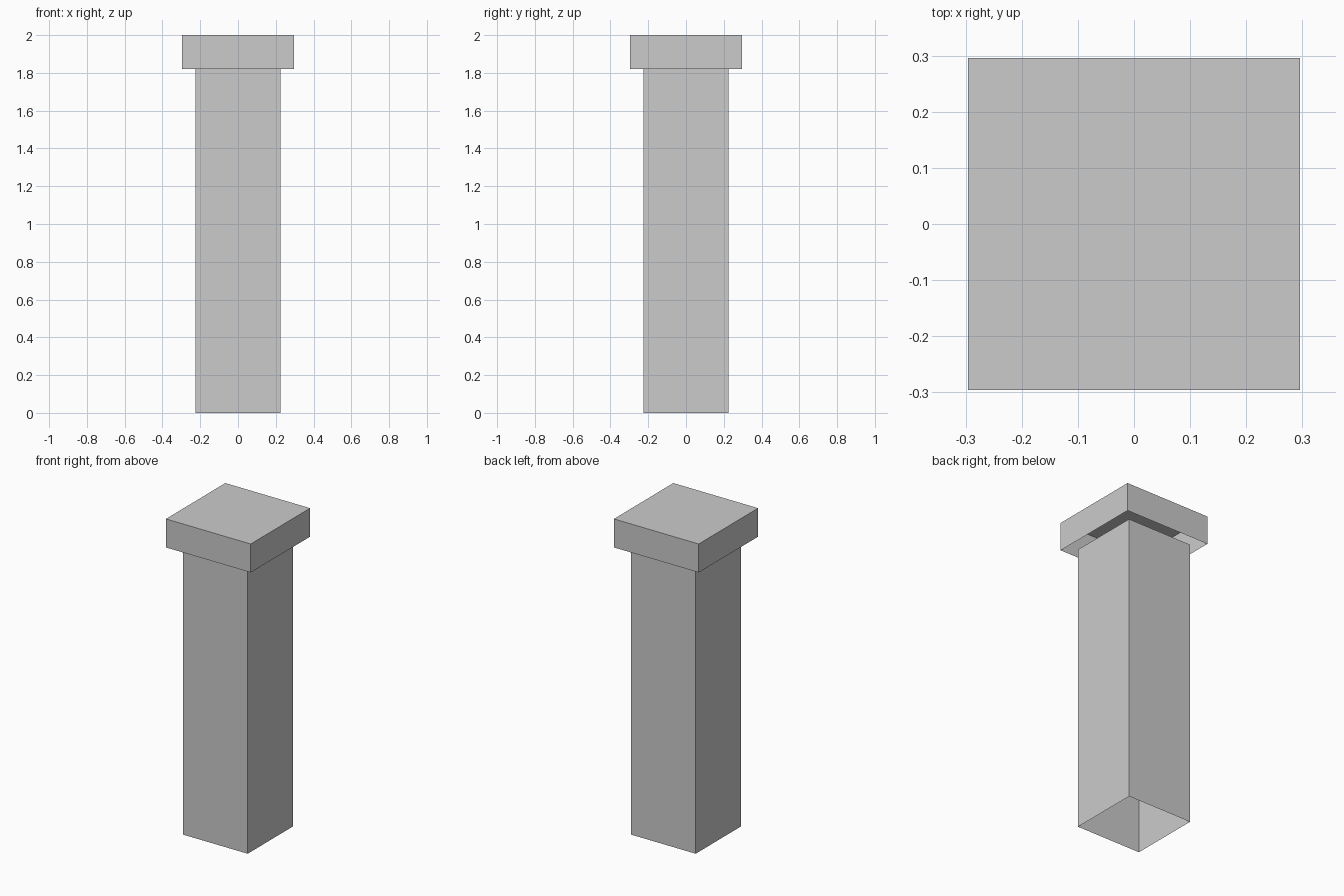
import bpy
import bmesh
from mathutils import Matrix

if "Cube" in bpy.data.objects:
    bpy.data.objects.remove(bpy.data.objects["Cube"])


def hollow_box(name, half, z0, z1, open_top):
    """Square box of single-sheet walls with an open bottom and optional open top."""
    bm = bmesh.new()
    size = Matrix.Diagonal((2 * half, 2 * half, z1 - z0, 1))
    bmesh.ops.create_cube(bm, size=1, matrix=Matrix.Translation((0, 0, (z0 + z1) / 2)) @ size)
    bm.normal_update()
    ends = [f for f in bm.faces
            if f.normal.z < -0.5 or (open_top and f.normal.z > 0.5)]
    bmesh.ops.delete(bm, geom=ends, context='FACES_ONLY')
    mesh = bpy.data.meshes.new(name)
    bm.to_mesh(mesh)
    bm.free()
    obj = bpy.data.objects.new(name, mesh)
    bpy.context.collection.objects.link(obj)
    return obj


# Square post, an open tube
hollow_box("post_shaft", 0.226, 0.0, 1.82, open_top=True)

# Overhanging lid, open underneath
hollow_box("post_cap", 0.296, 1.82, 2.0, open_top=False)
